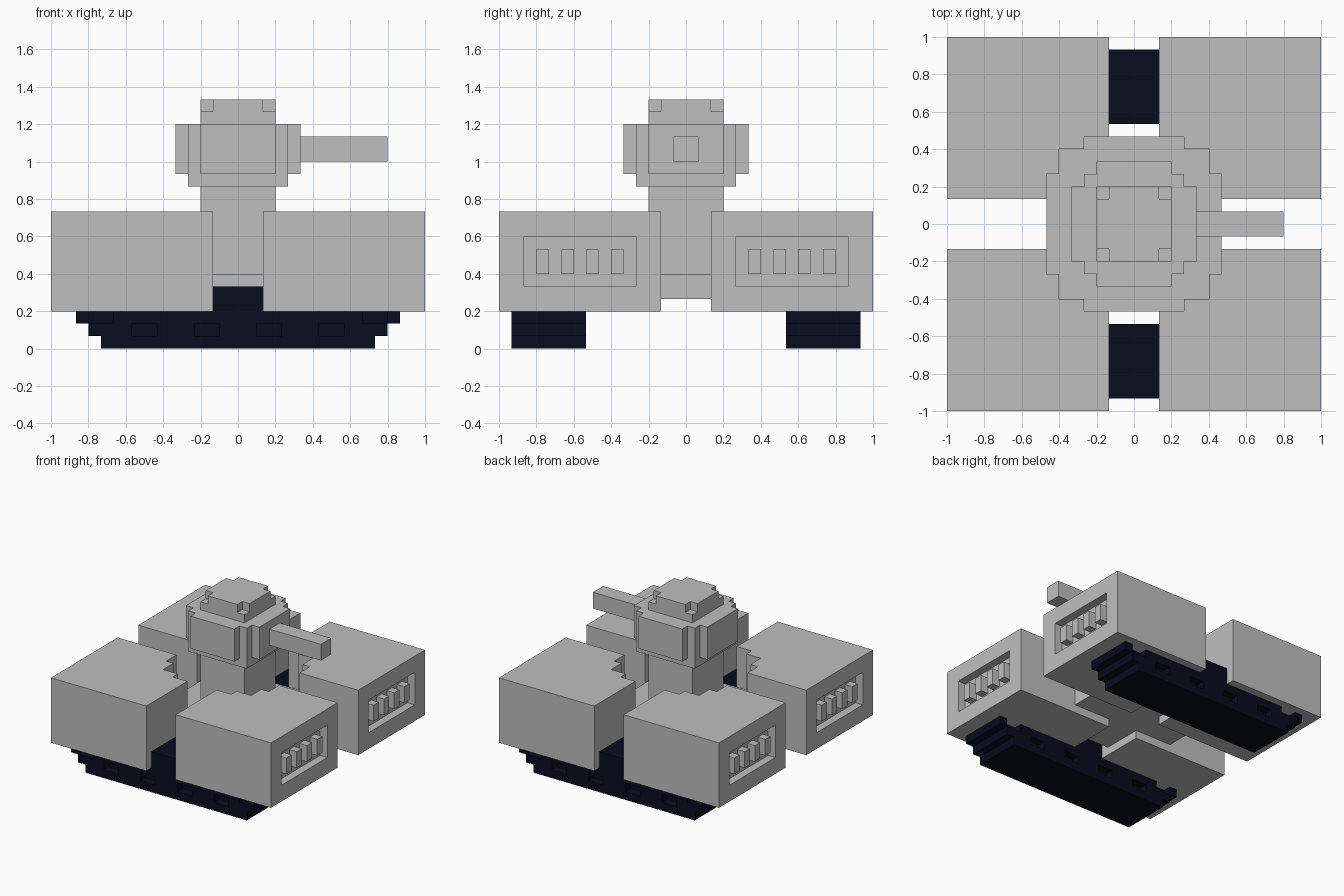
import bpy, bmesh

if "Cube" in bpy.data.objects:
    bpy.data.objects.remove(bpy.data.objects["Cube"], do_unlink=True)

V = 1 / 15  # grid step


def material(name, rgb):
    m = bpy.data.materials.new(name)
    m.diffuse_color = (*rgb, 1)
    m.use_nodes = True
    m.node_tree.nodes["Principled BSDF"].inputs["Base Color"].default_value = (*rgb, 1)
    return m


GREY = material("armour_grey", (0.52, 0.52, 0.52))
NAVY = material("track_navy", (0.003, 0.0033, 0.013))


def add_prism(bm, pts, lo, hi, axis="z"):
    """Extrude an outline (in grid steps) from lo to hi along z or y."""
    def co(p, h):
        c = (p[0], p[1], h) if axis == "z" else (p[0], h, p[1])
        return [v * V for v in c]
    a = [bm.verts.new(co(p, lo)) for p in pts]
    b = [bm.verts.new(co(p, hi)) for p in pts]
    faces = [bm.faces.new(a), bm.faces.new(b)]
    for i in range(len(pts)):
        j = (i + 1) % len(pts)
        faces.append(bm.faces.new((a[i], a[j], b[j], b[i])))
    bmesh.ops.recalc_face_normals(bm, faces=faces)


def add_box(bm, x, y, z):
    (x0, x1), (y0, y1) = sorted(x), sorted(y)
    add_prism(bm, [(x0, y0), (x1, y0), (x1, y1), (x0, y1)], *sorted(z))


def make(name, bm, mat):
    me = bpy.data.meshes.new(name)
    bm.to_mesh(me)
    bm.free()
    me.materials.append(mat)
    ob = bpy.data.objects.new(name, me)
    bpy.context.scene.collection.objects.link(ob)
    return ob


def box(name, x, y, z, mat=GREY):
    bm = bmesh.new()
    add_box(bm, x, y, z)
    return make(name, bm, mat)


def prism(name, pts, lo, hi, mat=GREY, axis="z"):
    bm = bmesh.new()
    add_prism(bm, pts, lo, hi, axis)
    return make(name, bm, mat)


def cut(ob, bm):
    """Subtract the cutter shapes from the object, then drop the cutter."""
    cutter = make("cutter", bm, ob.data.materials[0])
    cutter.hide_render = True
    mod = ob.modifiers.new("cut", "BOOLEAN")
    mod.operation, mod.solver, mod.object = "DIFFERENCE", "EXACT", cutter
    bpy.context.view_layer.objects.active = ob
    bpy.ops.object.modifier_apply(modifier=mod.name)
    bpy.data.objects.remove(cutter, do_unlink=True)


def four_way(quarter):
    """Mirror a quarter outline (counter-clockwise from +x) round both axes."""
    half = quarter + [(-x, y) for x, y in reversed(quarter)]
    return half + [(-x, -y) for x, y in half]


ring = four_way([(7, 4), (6, 4), (6, 6), (4, 6), (4, 7)])

# Corner armour blocks: stepped well round the turret, barred vent on the side
for sy, end in ((-1, "front"), (1, "back")):
    for sx, side in ((1, "left"), (-1, "right")):
        name = f"{end}_{side}"
        block = box(name + "_block", (2 * sx, 15 * sx), (2 * sy, 15 * sy), (3, 11))
        bm = bmesh.new()
        add_prism(bm, ring, 6, 12)
        add_box(bm, (14 * sx, 16 * sx), (4 * sy, 13 * sy), (5, 9))
        cut(block, bm)
        bm = bmesh.new()
        for y in (5, 7, 9, 11):
            add_box(bm, (13.9 * sx, 15 * sx), (y * sy, (y + 1) * sy), (6, 8))
        make(name + "_vent_bars", bm, GREY)

# Tracks: stepped loop profile with notches along both sides
right_edge = [(11, 0), (11, 1), (12, 1), (12, 2), (13, 2), (13, 3),
              (12, 3), (12, 4), (11, 4), (11, 5)]
track_outline = right_edge + [(-x, z) for x, z in reversed(right_edge)]
for sy, end in ((-1, "front"), (1, "back")):
    track = prism(end + "_track", track_outline, *sorted((8 * sy, 14 * sy)), NAVY, "y")
    bm = bmesh.new()
    for y in ((7 * sy, 9 * sy), (13 * sy, 15 * sy)):
        for x in (-11, 11):
            add_box(bm, (x - 1, x + 1), y, (2, 3.5))
        for x in (-7.5, -2.5, 2.5, 7.5):
            add_box(bm, (x - 1, x + 1), y, (1, 2))
    cut(track, bm)

# Turret: base plate, neck, head, cap and barrel
prism("turret_base", ring, 4, 6)
box("turret_neck", (-3, 3), (-3, 3), (5.5, 13.5))
box("head_underside", (-4, 4), (-4, 4), (13, 14))
prism("turret_head", four_way([(5, 3), (4, 3), (4, 4), (3, 4), (3, 5)]), 14, 18)
box("cap_base", (-3, 3), (-3, 3), (18, 19))
prism("cap_top", four_way([(3, 2), (2, 2), (2, 3)]), 19, 20)
box("gun_barrel", (4.5, 12), (-1, 1), (15, 17))
